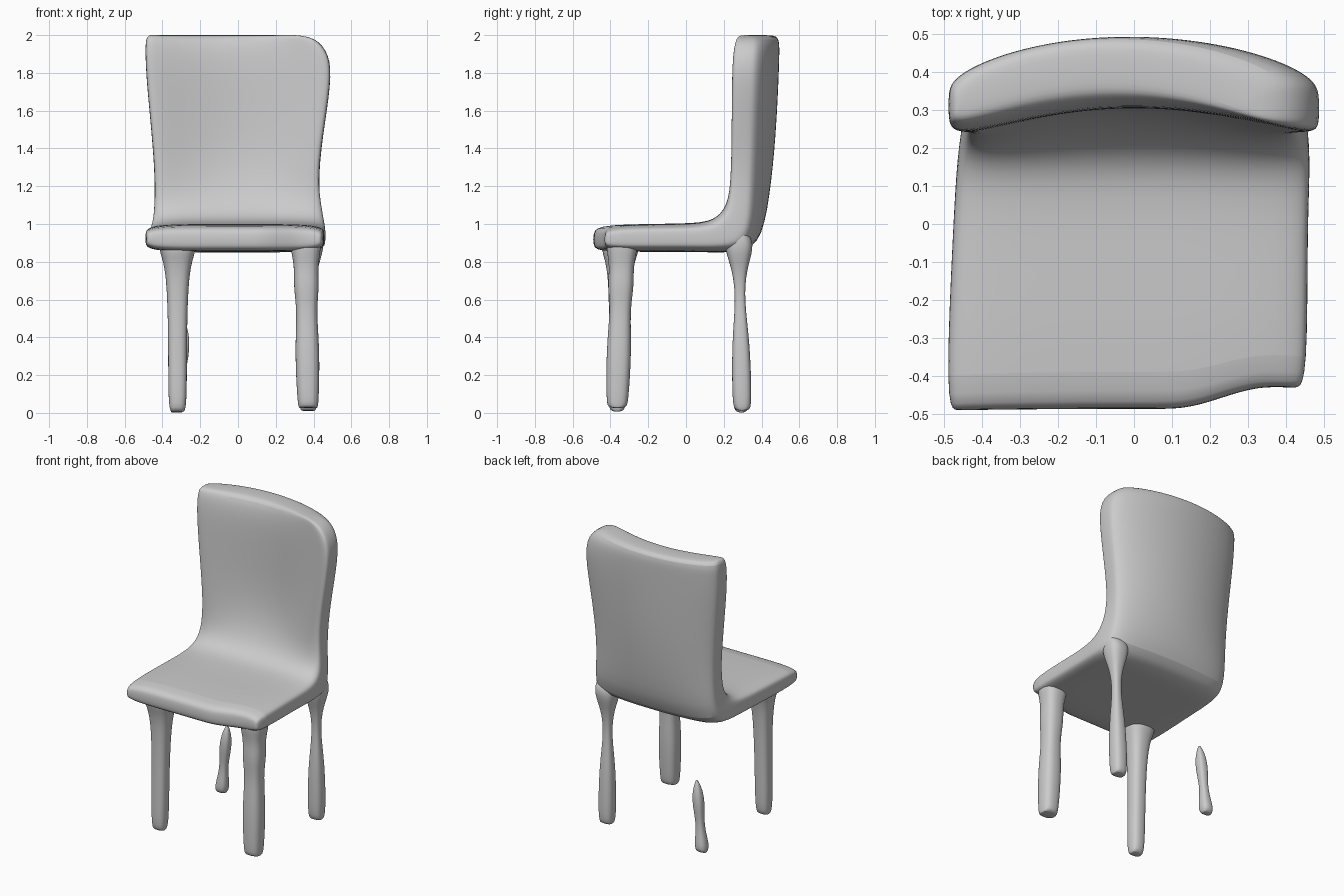
import bpy, bmesh, math

if "Cube" in bpy.data.objects:
    bpy.data.objects.remove(bpy.data.objects["Cube"])


def smooth(a, b, x):
    s = min(max((x - a) / (b - a), 0), 1)
    return s * s * (3 - 2 * s)


def ring_uv(n, power):
    """Rounded-box outline: u, v in -1..1, evenly spread along both long sides."""
    pts = []
    for i in range(n):
        a = 2 * math.pi * (i + 0.5) / n
        u = math.cos(a)
        v = (1 - abs(u) ** power) ** (1 / power)
        pts.append((u, math.copysign(v, math.sin(a))))
    return pts


def loft(name, rings):
    """Skin a list of rings, cap both ends with quad strips and smooth."""
    bm = bmesh.new()
    vs = [[bm.verts.new(p) for p in r] for r in rings]
    n = len(vs[0])
    for a, b in zip(vs, vs[1:]):
        for i in range(n):
            j = (i + 1) % n
            bm.faces.new((a[i], a[j], b[j], b[i]))
    for r in (vs[0], vs[-1]):
        for i in range(n // 2 - 1):
            bm.faces.new((r[i], r[i + 1], r[n - 2 - i], r[n - 1 - i]))
    bmesh.ops.recalc_face_normals(bm, faces=bm.faces)
    me = bpy.data.meshes.new(name)
    bm.to_mesh(me)
    bm.free()
    ob = bpy.data.objects.new(name, me)
    bpy.context.collection.objects.link(ob)
    mod = ob.modifiers.new("smooth", 'SUBSURF')
    mod.levels = mod.render_levels = 2
    bpy.ops.object.select_all(action='DESELECT')
    ob.select_set(True)
    bpy.context.view_layer.objects.active = ob
    bpy.ops.object.shade_smooth_by_angle(angle=math.radians(60))


# Seat sweeping up into the backrest:
# upper/front point y, z, lower/rear point y, z, left x, right x
SHELL = [
    (-.492, .955, -.492, .88, -.47, .43),
    (-.475, 1, -.475, .85, -.5, .46),
    (0, 1, 0, .855, -.478, .458),
    (.14, 1.015, .22, .845, -.468, .468),
    (.2, 1.1, .36, .87, -.448, .455),
    (.21, 1.25, .37, 1.15, -.438, .422),
    (.21, 1.45, .38, 1.45, -.455, .447),
    (.21, 1.75, .395, 1.75, -.485, .496),
    (.215, 1.9, .4, 1.9, -.492, .488),
    (.235, 1.99, .4, 1.99, -.49, .41),
    (.27, 2, .36, 2, -.465, .3),
]
rings = []
for yi, zi, yo, zo, xl, xr in SHELL:
    ring = []
    for u, v in ring_uv(48, 5):
        x = (xl + xr) / 2 + u * (xr - xl) / 2
        t = (1 - v) / 2
        bow = .095 * smooth(.9, 1.4, zi) * (1 - u * u)
        # front edge is cut back on the right side
        cut = .06 * smooth(.2, .45, -yi) * smooth(.1, .36, x)
        ring.append((x, yi + (yo - yi) * t + bow + cut, zi + (zo - zi) * t))
    rings.append(ring)
loft("seat_and_backrest", rings)


def leg(name, x, y, profile, lean_x=0, lean_y=0):
    """Leg at x, y from (height, radius) pairs; leans shift it with height."""
    loft(name, [[(x + lean_x * z + u * r, y + lean_y * z + v * r, z)
                 for u, v in ring_uv(14, 2.7)] for z, r in profile])


leg("front_left_leg", -.32, -.365,
    [(.005, .035), (.04, .052), (.4, .05), (.76, .06), (.85, .1), (.92, .1)], 0, .02)
leg("front_right_leg", .372, -.365,
    [(.025, .05), (.05, .058), (.33, .069), (.54, .052), (.67, .071), (.78, .063),
     (.87, .085), (.95, .08)], -.015, .03)
leg("back_right_leg", .372, .298,
    [(.01, .038), (.04, .053), (.38, .049), (.6, .021), (.76, .038), (.87, .08),
     (.96, .065)], .01, -.02)
# Short detached stub
leg("back_left_leg", -.325, .293,
    [(0, .03), (.04, .046), (.17, .02), (.3, .037), (.4, .03), (.465, .005)], .1, -.02)
